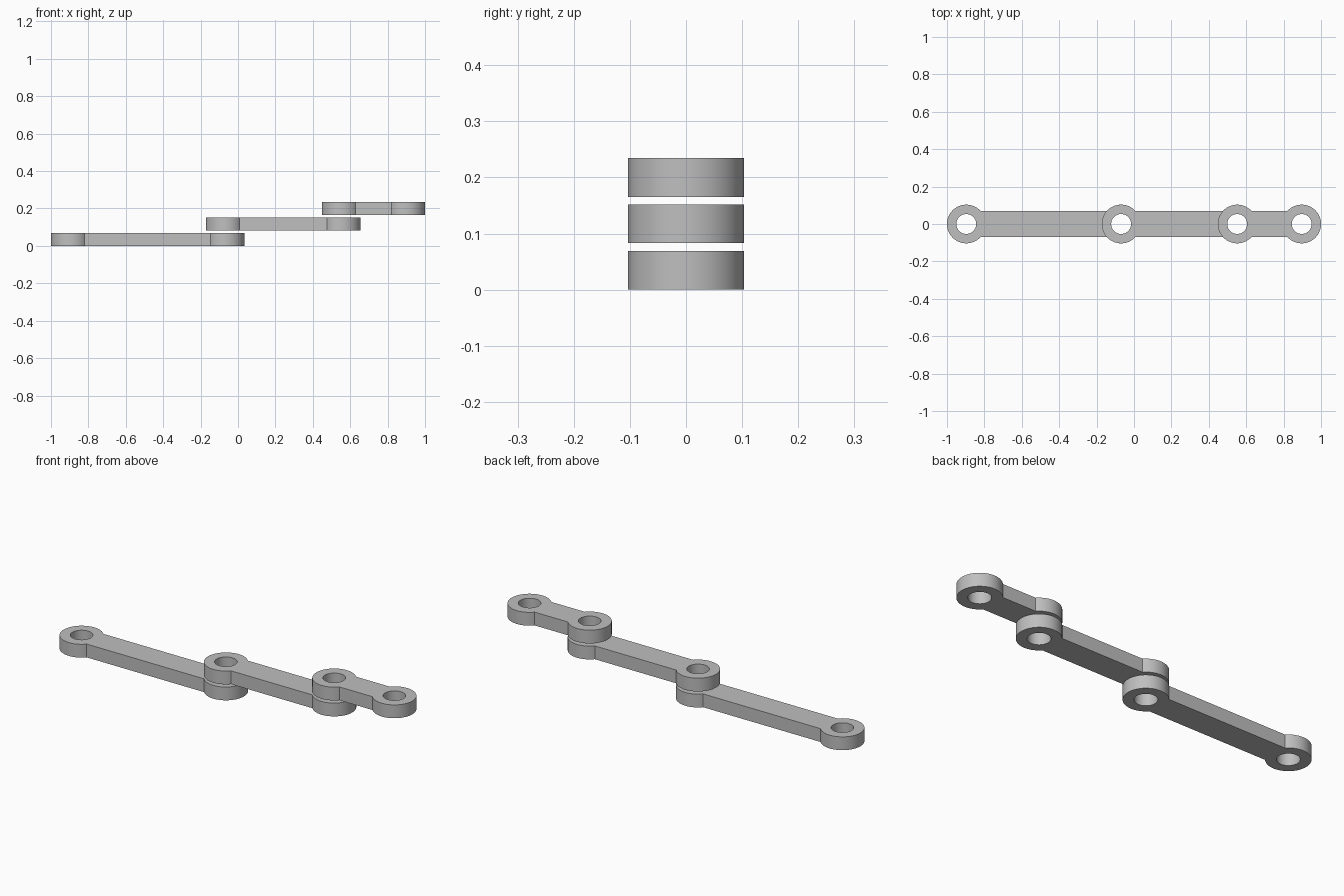
import bpy, bmesh, math
from mathutils import Vector

if "Cube" in bpy.data.objects:
    bpy.data.objects.remove(bpy.data.objects["Cube"], do_unlink=True)

U = 2 / 29                     # bar half-width and link thickness
EYE, HOLE = 1.5 * U, 0.77 * U  # outer and bore radii of the eyes
STEP = 1.2 * U                 # height between stacked links
SEGS = 64

grey = bpy.data.materials.new("plain grey")
grey.use_nodes = True
colour = (0.52, 0.52, 0.52, 1)
grey.diffuse_color = colour
grey.node_tree.nodes["Principled BSDF"].inputs["Base Color"].default_value = colour


def arc(cx, radius, start, end, count):
    return [Vector((cx + radius * math.cos(start + (end - start) * i / count),
                    radius * math.sin(start + (end - start) * i / count), 0))
            for i in range(count + 1)]


def link(name, x0, x1, z):
    # Outline: two round eyes joined by a narrower straight bar
    neck = math.asin(U / EYE)
    outline = (arc(x1, EYE, neck - math.pi, math.pi - neck, SEGS)
               + arc(x0, EYE, neck, 2 * math.pi - neck, SEGS))
    bores = [arc(x, HOLE, 0, 2 * math.pi, SEGS)[:-1] for x in (x0, x1)]

    bm = bmesh.new()
    for loop in [outline] + bores:
        verts = [bm.verts.new(p + Vector((0, 0, z))) for p in loop]
        for i, v in enumerate(verts):
            bm.edges.new((v, verts[(i + 1) % len(verts)]))
    bmesh.ops.triangle_fill(bm, use_beauty=True, use_dissolve=False,
                            edges=bm.edges[:], normal=(0, 0, 1))

    # Thicken the plate upwards, keeping the underside
    top = bmesh.ops.extrude_face_region(bm, geom=bm.faces[:], use_keep_orig=True)["geom"]
    bmesh.ops.translate(bm, vec=(0, 0, U),
                        verts=[g for g in top if isinstance(g, bmesh.types.BMVert)])
    bmesh.ops.recalc_face_normals(bm, faces=bm.faces[:])

    mesh = bpy.data.meshes.new(name)
    bm.to_mesh(mesh)
    bm.free()
    mesh.materials.append(grey)
    obj = bpy.data.objects.new(name, mesh)
    bpy.context.collection.objects.link(obj)
    return obj


# Chain of three links, each stacked above the last at a shared pivot
pivots = [-13 * U, -U, 8 * U, 13 * U]
names = ["lower_long_link", "middle_link", "upper_short_link"]
bpy.ops.object.select_all(action="DESELECT")
for i, name in enumerate(names):
    obj = link(name, pivots[i], pivots[i + 1], i * STEP)
    obj.select_set(True)
    bpy.context.view_layer.objects.active = obj
bpy.ops.object.shade_smooth_by_angle(angle=math.radians(30))
